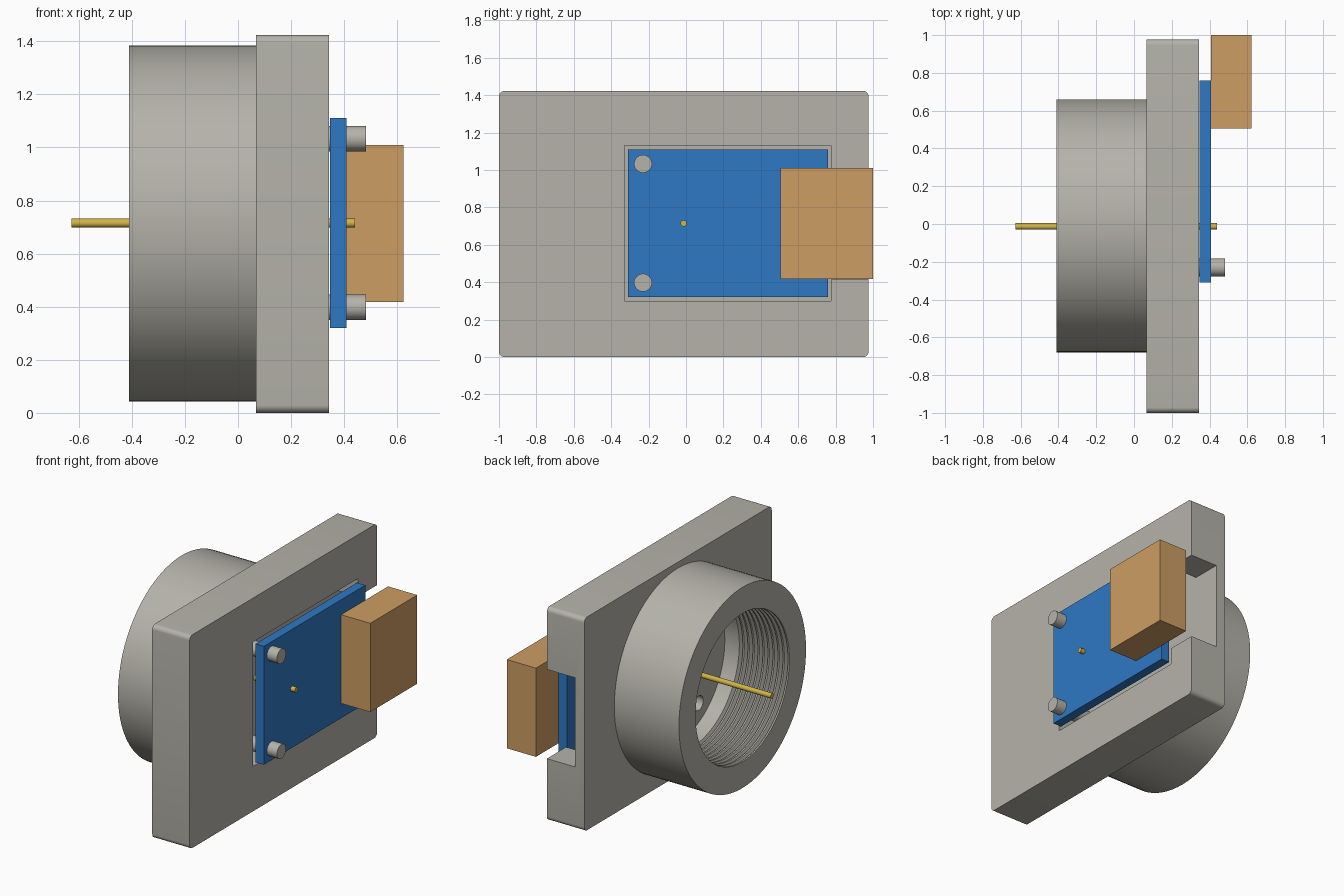
import bpy, bmesh, math
from mathutils import Matrix, Vector

cube = bpy.data.objects.get("Cube")
if cube:
    bpy.data.objects.remove(cube, do_unlink=True)


def material(name, rgb, metallic=0.0):
    m = bpy.data.materials.new(name)
    m.use_nodes = True
    m.diffuse_color = (*rgb, 1)
    m.node_tree.nodes["Principled BSDF"].inputs["Base Color"].default_value = (*rgb, 1)
    return m


GREY = material("warm grey", (0.46, 0.45, 0.40))
BLUE = material("board blue", (0.027, 0.19, 0.55))
TAN = material("connector tan", (0.61, 0.34, 0.125))
GOLD = material("pin gold", (0.64, 0.46, 0.06))

AXIS_Y, AXIS_Z = -0.01, 0.713


def finish(bm, name, mat, smooth=False):
    bmesh.ops.recalc_face_normals(bm, faces=bm.faces)
    mesh = bpy.data.meshes.new(name)
    bm.to_mesh(mesh)
    bm.free()
    mesh.materials.append(mat)
    obj = bpy.data.objects.new(name, mesh)
    bpy.context.collection.objects.link(obj)
    if smooth:
        smooth_by_angle(obj)
    return obj


def smooth_by_angle(obj):
    bpy.ops.object.select_all(action='DESELECT')
    obj.select_set(True)
    bpy.context.view_layer.objects.active = obj
    bpy.ops.object.shade_smooth_by_angle(angle=math.radians(25))


def box(name, mat, xs, ys, zs, round_x=0.0):
    """Box between limits, with the edges along x optionally rounded."""
    bm = bmesh.new()
    bmesh.ops.create_cube(bm, size=1)
    lo, hi = (Vector(p) for p in zip(xs, ys, zs))
    bmesh.ops.scale(bm, vec=hi - lo, verts=bm.verts)
    bmesh.ops.translate(bm, vec=(lo + hi) / 2, verts=bm.verts)
    if round_x:
        edges = [e for e in bm.edges
                 if abs(e.verts[0].co.x - e.verts[1].co.x) > 0.01]
        bmesh.ops.bevel(bm, geom=edges, offset=round_x, segments=6,
                        profile=0.5, affect='EDGES')
    return finish(bm, name, mat)


def rod(name, mat, x0, x1, y, z, radius, sides=32):
    """Cylinder lying along x."""
    bm = bmesh.new()
    bmesh.ops.create_cone(bm, cap_ends=True, segments=sides,
                          radius1=radius, radius2=radius, depth=x1 - x0)
    turn = Matrix.Rotation(math.pi / 2, 4, 'Y')
    bmesh.ops.transform(bm, matrix=Matrix.Translation(((x0 + x1) / 2, y, z)) @ turn,
                        verts=bm.verts)
    return finish(bm, name, mat, smooth=True)


def lathe(name, mat, profile, steps=96):
    """Spin a closed (x, radius) profile around the barrel axis."""
    bm = bmesh.new()
    rings = []
    for i in range(steps):
        a = 2 * math.pi * i / steps
        rings.append([bm.verts.new((x, AXIS_Y + r * math.cos(a), AXIS_Z + r * math.sin(a)))
                      for x, r in profile])
    n = len(profile)
    for i in range(steps):
        a, b = rings[i], rings[(i + 1) % steps]
        for j in range(n):
            k = (j + 1) % n
            bm.faces.new((a[j], a[k], b[k], b[j]))
    return finish(bm, name, mat, smooth=True)


def cut(target, cutter):
    mod = target.modifiers.new("cut", 'BOOLEAN')
    mod.operation = 'DIFFERENCE'
    mod.solver = 'EXACT'
    mod.object = cutter
    bpy.context.view_layer.objects.active = target
    bpy.ops.object.modifier_apply(modifier=mod.name)
    bpy.data.objects.remove(cutter, do_unlink=True)


# Mounting plate with board pocket, cable slot and through holes
plate = box("mounting_plate", GREY, (0.067, 0.343), (-1, 0.977), (0, 1.423), 0.03)
cut(plate, box("pocket_cutter", GREY, (0.137, 0.5), (-0.33, 0.775), (0.30, 1.13)))
cut(plate, box("slot_cutter", GREY, (0.137, 0.5), (0.7, 1.2), (0.415, 1.01)))
SCREWS = (("upper", 1.033), ("lower", 0.398))
for _, z in SCREWS:
    cut(plate, rod("hole_cutter", GREY, 0, 0.2, -0.23, z, 0.048))
smooth_by_angle(plate)

# Barrel with an internally threaded mouth and a smooth rear bore
OUTER, CREST, ROOT = 0.67, 0.495, 0.525
MOUTH, PITCH, TURNS = -0.41, 0.037, 10
profile = [(0.08, OUTER), (MOUTH, OUTER)]
for t in range(TURNS):
    x = MOUTH + t * PITCH
    profile += [(x, CREST), (x + 0.3 * PITCH, CREST), (x + 0.65 * PITCH, ROOT)]
profile += [(MOUTH + TURNS * PITCH, CREST), (0.08, CREST)]
lathe("threaded_barrel", GREY, profile)

# Circuit board, connector and contact pin
box("circuit_board", BLUE, (0.346, 0.408), (-0.31, 0.76), (0.32, 1.11))
box("connector_block", TAN, (0.408, 0.623), (0.505, 1.0), (0.418, 1.01))
rod("contact_pin", GOLD, -0.627, 0.44, -0.013, 0.715, 0.017, 20)

# Screws holding the board
for label, z in SCREWS:
    rod(label + "_screw", GREY, 0.2, 0.482, -0.23, z, 0.048)
